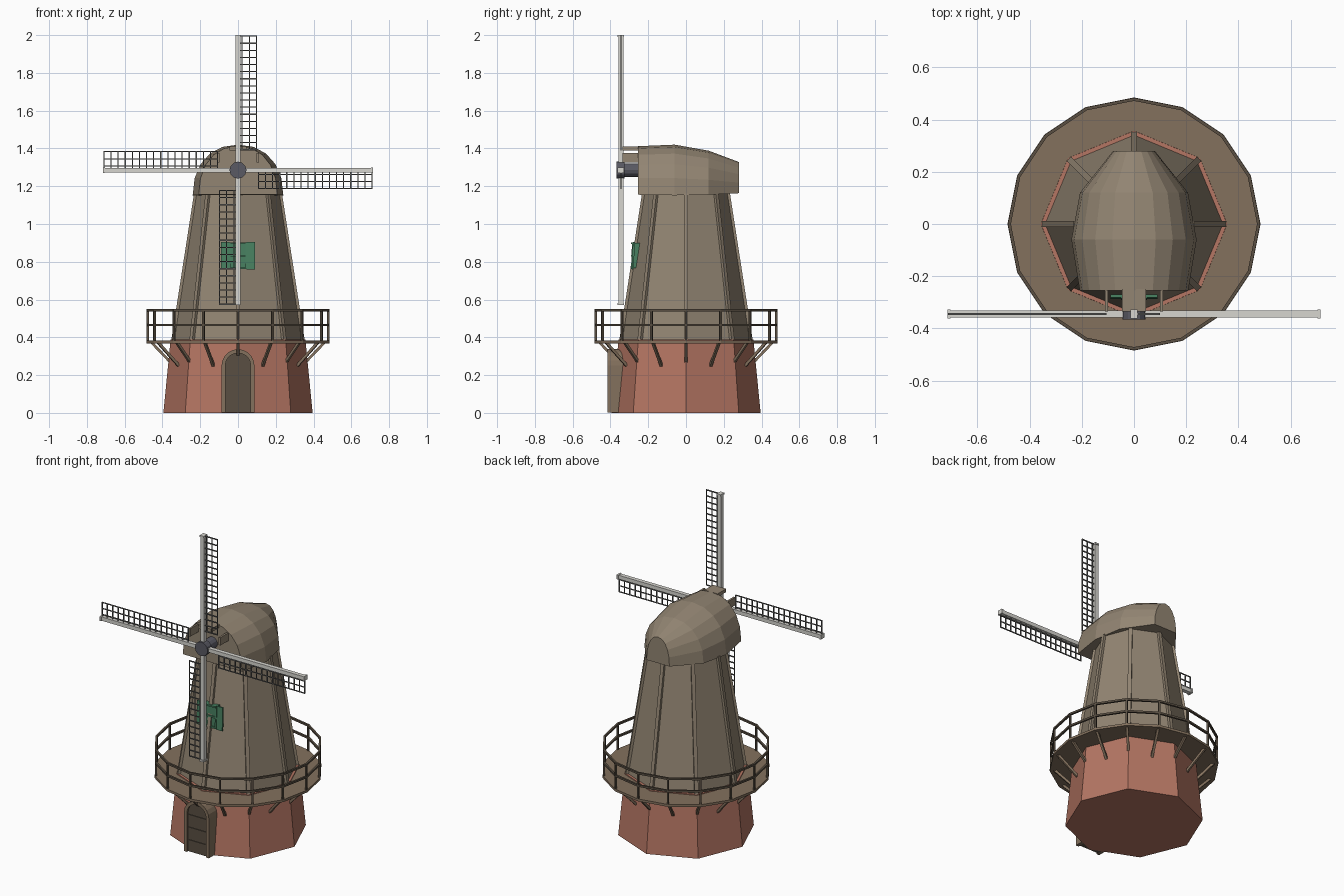
import bpy, bmesh
from math import sin, cos, pi
from mathutils import Vector, Matrix

if "Cube" in bpy.data.objects:
    bpy.data.objects.remove(bpy.data.objects["Cube"])


def material(name, rgb):
    m = bpy.data.materials.new(name)
    m.diffuse_color = (*rgb, 1)
    m.use_nodes = True
    m.node_tree.nodes["Principled BSDF"].inputs["Base Color"].default_value = m.diffuse_color
    return m


BRICK = material("brick", (0.46, 0.18, 0.125))
TAUPE = material("boards", (0.29, 0.235, 0.17))
WOOD = material("deck_wood", (0.23, 0.165, 0.11))
DARK = material("dark_wood", (0.10, 0.078, 0.055))
GREEN = material("green_paint", (0.065, 0.22, 0.12))
PALE = material("pale_wood", (0.68, 0.67, 0.63))
LATH = material("lattice", (0.13, 0.13, 0.125))
IRON = material("iron", (0.10, 0.10, 0.125))


def finish(name, bm, mat):
    bmesh.ops.recalc_face_normals(bm, faces=bm.faces)
    me = bpy.data.meshes.new(name)
    bm.to_mesh(me)
    bm.free()
    ob = bpy.data.objects.new(name, me)
    me.materials.append(mat)
    bpy.context.collection.objects.link(ob)
    return ob


def loft(bm, rings):
    """Skin a list of closed rings and cap both ends."""
    vs = [[bm.verts.new(p) for p in r] for r in rings]
    n = len(vs[0])
    for a, b in zip(vs, vs[1:]):
        for i in range(n):
            bm.faces.new((a[i], a[(i + 1) % n], b[(i + 1) % n], b[i]))
    bm.faces.new(vs[0])
    bm.faces.new(vs[-1])


def ring(n, r, z):
    return [polar(r, 2 * pi * i / n, z) for i in range(n)]


def polar(r, a, z):
    return Vector((r * cos(a), r * sin(a), z))


def beam(bm, p, q, w, d=None, hint=(0, 1, 0)):
    """Rectangular bar from p to q; depth d runs along the hint direction."""
    p, q = Vector(p), Vector(q)
    z = (q - p).normalized()
    x = Vector(hint).cross(z).normalized()
    y = z.cross(x)
    d = d or w
    corners = [x * sx * w / 2 + y * sy * d / 2 for sx, sy in ((-1, -1), (1, -1), (1, 1), (-1, 1))]
    loft(bm, [[p + c for c in corners], [q + c for c in corners]])


def box(bm, x0, x1, y0, y1, z0, z1):
    loft(bm, [[(x0, y0, z), (x1, y0, z), (x1, y1, z), (x0, y1, z)] for z in (z0, z1)])


# Octagonal brick base and tapering tower
bm = bmesh.new()
loft(bm, [ring(8, 0.395, 0), ring(8, 0.357, 0.388)])
finish("brick_base", bm, BRICK)
bm = bmesh.new()
loft(bm, [ring(8, 0.342, 0.38), ring(8, 0.222, 1.17)])
finish("tower", bm, TAUPE)
bm = bmesh.new()
for i in range(8):
    a = i * pi / 4
    beam(bm, polar(0.342, a, 0.385), polar(0.222, a, 1.16), 0.022, 0.022, polar(1, a, 0))
finish("tower_corner_boards", bm, TAUPE)

# Gallery: 16-sided deck, struts, railing
bm = bmesh.new()
loft(bm, [ring(16, 0.485, 0.368), ring(16, 0.485, 0.383)])
finish("gallery_deck", bm, WOOD)
struts, rail = bmesh.new(), bmesh.new()
for i in range(16):
    a, b = i * pi / 8, (i + 1) * pi / 8
    beam(struts, polar(0.46, a, 0.375), polar(0.34, a, 0.25), 0.014, 0.014, polar(1, a, 0))
    beam(rail, polar(0.478, a, 0.38), polar(0.478, a, 0.545), 0.011, 0.011, polar(1, a, 0))
    for z in (0.465, 0.543):
        beam(rail, polar(0.478, a, z), polar(0.478, b, z), 0.012, 0.012, (0, 0, 1))
finish("gallery_struts", struts, WOOD)
finish("gallery_railing", rail, DARK)


# Arched door with frame
def arch(w, top, y, n=10):
    pts = [(-w, y, 0.003)]
    pts += [(-w * cos(pi * i / n), y, top - w + w * sin(pi * i / n)) for i in range(n + 1)]
    return pts + [(w, y, 0.003)]


bm = bmesh.new()
loft(bm, [arch(0.068, 0.318, -0.402), arch(0.068, 0.318, -0.33)])
for z in (0.07, 0.15, 0.23):
    box(bm, -0.066, 0.066, -0.406, -0.40, z, z + 0.008)
finish("door", bm, DARK)
bm = bmesh.new()
loft(bm, [[o, i, (i[0], -0.33, i[2]), (o[0], -0.33, o[2])]
          for o, i in zip(arch(0.087, 0.337, -0.415), arch(0.067, 0.317, -0.415))])
finish("door_frame", bm, WOOD)

# Window with shutters
bm = bmesh.new()
box(bm, -0.045, 0.045, -0.282, -0.24, 0.768, 0.9)
finish("window", bm, GREEN)
bm = bmesh.new()
for s in (-1, 1):
    beam(bm, (s * 0.068, -0.282, 0.758), (s * 0.068, -0.276, 0.904), 0.044, 0.01)
    beam(bm, (s * 0.045, -0.285, 0.762), (s * 0.045, -0.28, 0.9), 0.01, 0.012)
for z in (0.766, 0.832, 0.898):
    beam(bm, (-0.045, -0.284, z), (0.045, -0.284, z), 0.01, 0.012)
finish("shutters", bm, GREEN)


# Faceted boat-shaped cap
def cap_ring(y, w, top, bottom, n=10):
    pts = []
    for i in range(n + 1):
        c, s = cos(pi * i / n), sin(pi * i / n)
        pts.append((w * abs(c) ** 0.9 * (1 if c > 0 else -1), y, bottom + (top - bottom) * abs(s) ** 0.92))
    return pts


bm = bmesh.new()
loft(bm, [cap_ring(-0.255, 0.208, 1.412, 1.155), cap_ring(-0.06, 0.24, 1.42, 1.152),
          cap_ring(0.12, 0.207, 1.388, 1.155), cap_ring(0.28, 0.08, 1.328, 1.163)])
finish("cap", bm, TAUPE)
bm = bmesh.new()
box(bm, -0.046, 0.046, -0.335, -0.25, 1.39, 1.411)
for s in (-1, 1):
    box(bm, s * 0.105 - 0.006, s * 0.105 + 0.006, -0.335, -0.25, 1.325, 1.375)
finish("cap_hood", bm, TAUPE)

# Hub and windshaft
HZ = 1.285
bm = bmesh.new()
for r, y0, y1 in ((0.036, -0.35, -0.24), (0.045, -0.367, -0.325)):
    loft(bm, [[(r * cos(i * pi / 6), y, HZ + r * sin(i * pi / 6)) for i in range(12)] for y in (y0, y1)])
finish("hub", bm, IRON)

# Four sails: pale stock with a lattice on its leading side
stock, lattice = bmesh.new(), bmesh.new()
Y = -0.345
for k in range(4):
    m = Matrix.Translation((0, 0, HZ)) @ Matrix.Rotation(k * pi / 2, 4, 'Y')

    def bar(bm, x0, z0, x1, z1, w, d):
        beam(bm, m @ Vector((x0, Y, z0)), m @ Vector((x1, Y, z1)), w, d)

    bar(stock, 0, 0.03, 0, 0.712, 0.024, 0.026)
    bar(stock, 0, 0.704, 0, 0.715, 0.028, 0.036)
    for x in (0.022, 0.06, 0.098):
        bar(lattice, x, 0.105, x, 0.712, 0.005, 0.006)
    for j in range(17):
        z = 0.108 + j * 0.0376
        bar(lattice, 0.005, z, 0.1, z, 0.006, 0.006)
finish("sail_stocks", stock, PALE)
finish("sail_lattice", lattice, LATH)
